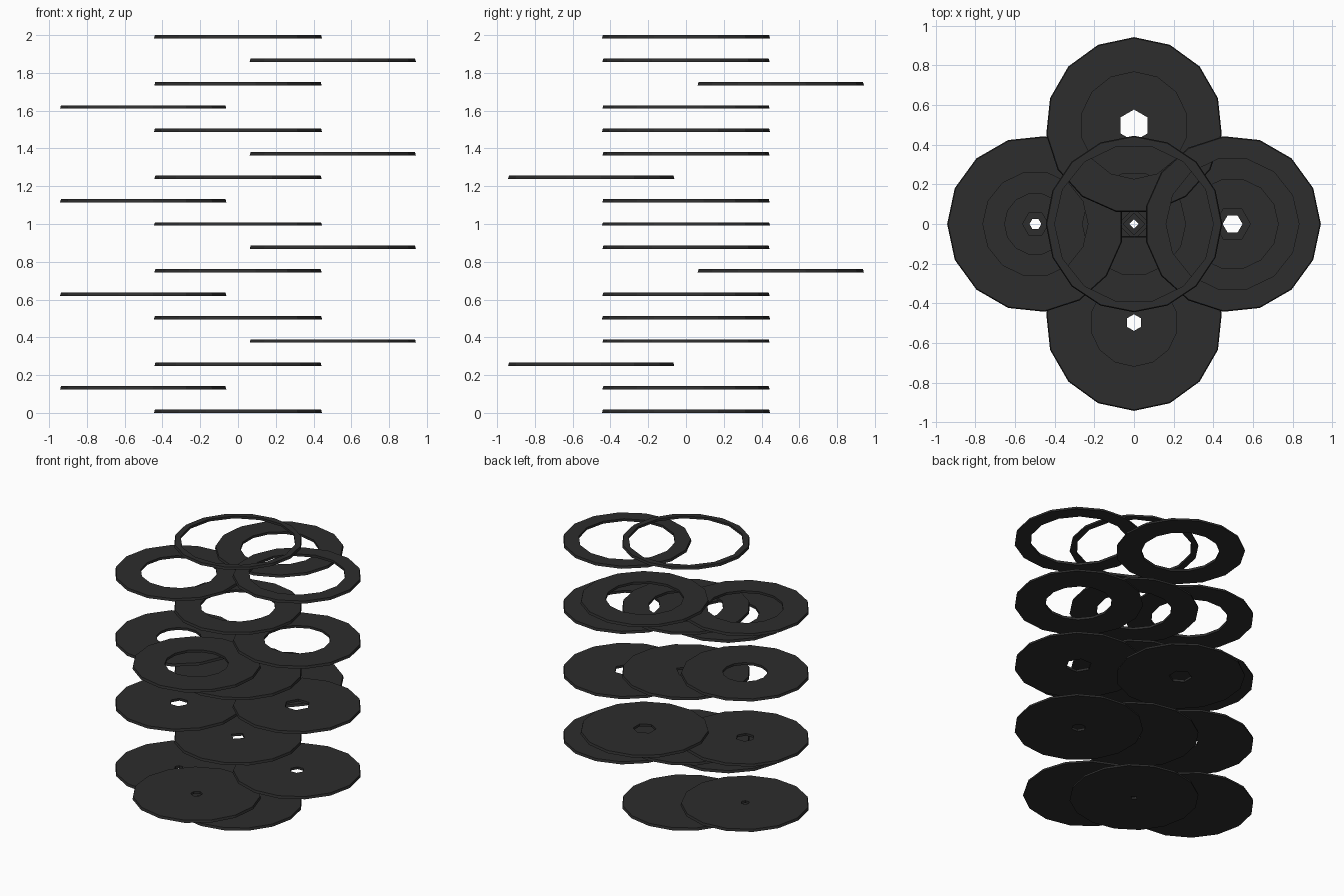
import bpy, bmesh, math

cube = bpy.data.objects.get("Cube")
if cube:
    bpy.data.objects.remove(cube, do_unlink=True)

charcoal = bpy.data.materials.new("charcoal")
charcoal.use_nodes = True
COLOUR = (0.026, 0.026, 0.026, 1)
charcoal.diffuse_color = COLOUR
charcoal.node_tree.nodes["Principled BSDF"].inputs["Base Color"].default_value = COLOUR

RADIUS, THICK, OFFSET = 0.445, 0.018, 0.497
STEP = (2 - THICK) / 16


def ring_of_verts(bm, radius, z, sides, start):
    """One closed loop of vertices around the z axis."""
    return [bm.verts.new((radius * math.cos(start + math.tau * i / sides),
                          radius * math.sin(start + math.tau * i / sides), z))
            for i in range(sides)]


def loop_edges(bm, verts):
    return [bm.edges.new((a, b)) for a, b in zip(verts, verts[1:] + verts[:1])]


def holed_disc(name, centre, hole, hole_sides, sides, start):
    """Thin faceted disc with a polygonal hole and a slightly tapered rim."""
    bm = bmesh.new()
    levels = []
    for z, rim in ((0, RADIUS), (THICK, RADIUS - 0.005)):
        outer = ring_of_verts(bm, rim, z, sides, start)
        inner = ring_of_verts(bm, hole, z, hole_sides, start)
        edges = loop_edges(bm, outer) + loop_edges(bm, inner)
        bmesh.ops.triangle_fill(bm, edges=edges, use_beauty=True)
        levels.append((outer, inner))
    # walls of the rim and of the hole
    for low, high in zip(*levels):
        n = len(low)
        for i in range(n):
            j = (i + 1) % n
            bm.faces.new((low[i], low[j], high[j], high[i]))
    bmesh.ops.recalc_face_normals(bm, faces=bm.faces)
    mesh = bpy.data.meshes.new(name)
    bm.to_mesh(mesh)
    bm.free()
    mesh.materials.append(charcoal)
    obj = bpy.data.objects.new(name, mesh)
    obj.location = centre
    bpy.context.collection.objects.link(obj)


# Hole radius of each disc, from the bottom up
holes = [0.025, 0.03, 0.042, 0.05, 0.055, 0.065, 0.08, 0.09, 0.08,
         0.155, 0.22, 0.23, 0.26, 0.265, 0.27, 0.335, 0.4]

# Discs step round in a repeating order: centre, right, front or back, left
for level, hole in enumerate(holes):
    z = level * STEP
    place = level % 4
    hole_sides = 4 if place == 0 and hole < 0.1 else 6 if hole < 0.1 else 14
    if place == 0:
        name, x, y, angle = "centre_disc", 0, 0, 0
    elif place == 1:
        name, x, y, angle = "right_disc", -OFFSET, 0, math.pi
    elif place == 3:
        name, x, y, angle = "left_disc", OFFSET, 0, 0
    elif level % 8 == 2:
        name, x, y, angle = "front_disc", 0, -OFFSET, -math.pi / 2
    else:
        name, x, y, angle = "back_disc", 0, OFFSET, math.pi / 2
    sides = 16 if place == 0 else 15
    holed_disc(f"{name}_{level + 1}", (x, y, z), hole, hole_sides, sides, angle)
